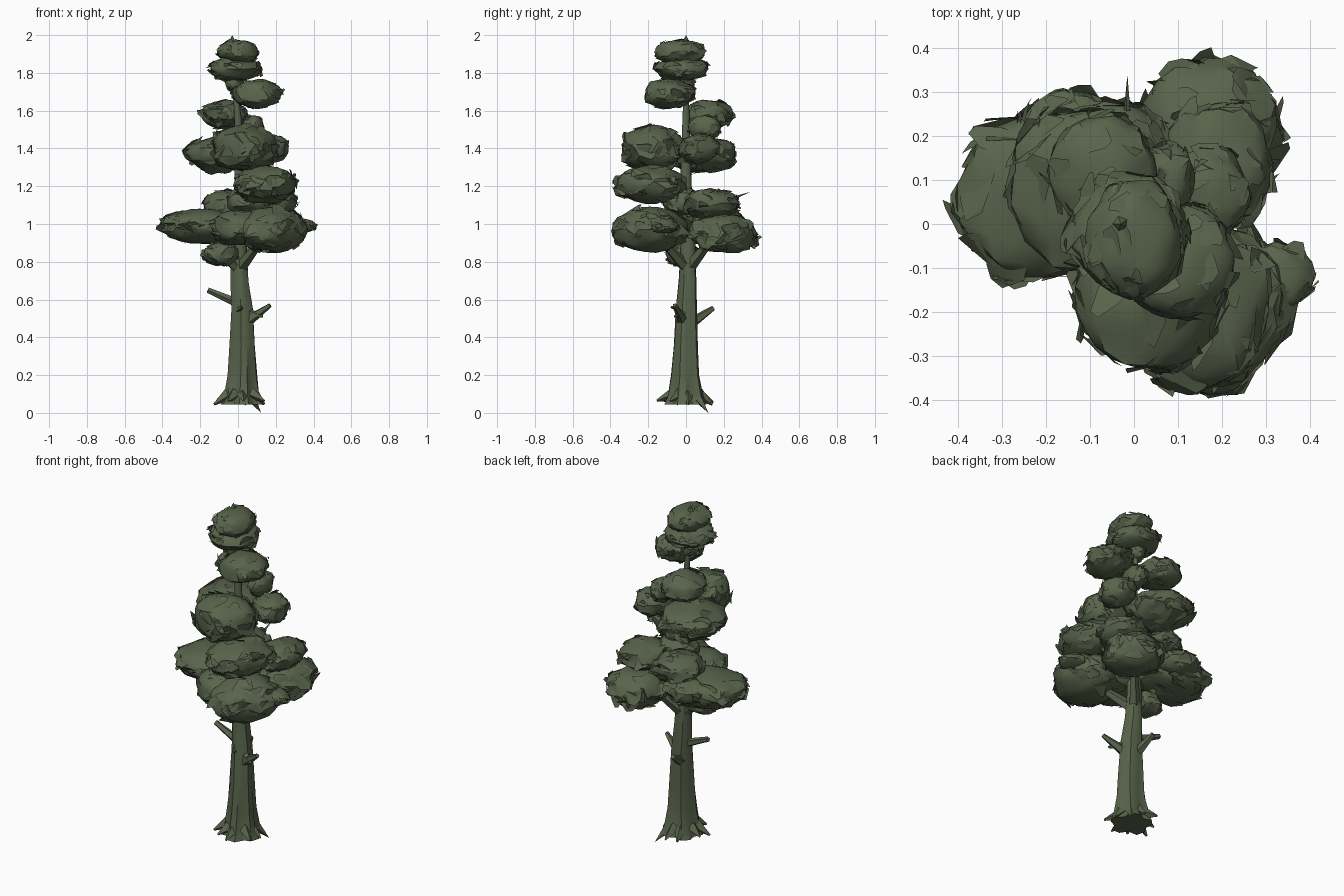
import bpy, bmesh, math, random
from mathutils import Vector, noise

random.seed(7)
cube = bpy.data.objects.get("Cube")
if cube:
    bpy.data.objects.remove(cube)

green = bpy.data.materials.new("dark_moss_green")
green.use_nodes = True
colour = (0.1, 0.127, 0.071, 1)
green.diffuse_color = colour
green.node_tree.nodes["Principled BSDF"].inputs["Base Color"].default_value = colour


def finish(bm, name, angle):
    mesh = bpy.data.meshes.new(name)
    bm.to_mesh(mesh)
    bm.free()
    mesh.materials.append(green)
    ob = bpy.data.objects.new(name, mesh)
    bpy.context.collection.objects.link(ob)
    bpy.ops.object.select_all(action='DESELECT')
    ob.select_set(True)
    bpy.context.view_layer.objects.active = ob
    bpy.ops.object.shade_smooth_by_angle(angle=math.radians(angle))


def tube(bm, rings, sides, rough):
    """Skin rings of (centre, radius, flare); flare makes star-shaped roots."""
    loops = []
    for level, (c, r, flare) in enumerate(rings):
        loop = []
        for i in range(sides):
            a = math.tau * i / sides
            wave = flare * math.cos(5 * a + 1 + 0.2 * level)
            k = r * (1 + wave + rough * random.uniform(-1, 1))
            loop.append(bm.verts.new(Vector(c) + Vector((math.cos(a), math.sin(a), 0)) * k))
        loops.append(loop)
    for lo, hi in zip(loops, loops[1:]):
        for i in range(sides):
            j = (i + 1) % sides
            bm.faces.new((lo[i], lo[j], hi[j], hi[i]))
    bm.faces.new(loops[0][::-1])


def spike(bm, start, end, r, tip, sides=5):
    """Tapered broken branch between two points."""
    a, b = Vector(start), Vector(end)
    turn = (b - a).to_track_quat('Z', 'Y')
    ends = []
    for c, rad in ((a, r), (b, tip)):
        ends.append([bm.verts.new(c + turn @ Vector((rad * math.cos(t), rad * math.sin(t), 0)))
                     for t in (math.tau * i / sides for i in range(sides))])
    for i in range(sides):
        j = (i + 1) % sides
        bm.faces.new((ends[0][i], ends[0][j], ends[1][j], ends[1][i]))
    bm.faces.new(ends[1])


# Trunk with flared foot, running up through the crown
bm = bmesh.new()
tube(bm, [((0.02, 0, 0.045), 0.11, 0.2), ((0.02, 0, 0.09), 0.09, 0.16),
          ((0.023, 0, 0.2), 0.076, 0.1), ((0.024, 0, 0.36), 0.064, 0.08),
          ((0.022, 0.005, 0.55), 0.055, 0.06), ((0.01, 0.01, 0.7), 0.047, 0.06),
          ((0.005, 0.01, 0.85), 0.042, 0), ((0.01, 0, 1.2), 0.03, 0),
          ((0, 0, 1.55), 0.02, 0), ((-0.02, 0, 1.8), 0.01, 0)], 15, 0.07)
finish(bm, "trunk", 35)

# Ragged root tips around the foot; one reaches the ground
bm = bmesh.new()
for i in range(9):
    a = math.tau * i / 9 + random.uniform(-0.15, 0.15)
    d = Vector((math.cos(a), math.sin(a), 0))
    lowest = i == 1
    low = 0.0 if lowest else random.uniform(0.04, 0.07)
    reach = 0.16 if lowest else random.uniform(0.125, 0.155)
    spike(bm, Vector((0.015, 0, 0.1)) + d * 0.065, Vector((0.015, 0, low)) + d * reach,
          0.035, 0.0 if lowest else 0.006, 4)
finish(bm, "root_tips", 25)

# Broken branch stubs, limbs under the crown, and the leader at the top
bm = bmesh.new()
spike(bm, (0, 0.01, 0.58), (-0.16, 0.02, 0.65), 0.025, 0.015)
spike(bm, (0.04, -0.01, 0.48), (0.17, -0.06, 0.57), 0.032, 0.012)
spike(bm, (0.05, -0.01, 0.53), (0.13, -0.06, 0.51), 0.028, 0.006)
spike(bm, (0.01, 0.02, 0.47), (-0.015, 0.145, 0.555), 0.032, 0.014)
spike(bm, (0, 0, 0.54), (0.02, -0.08, 0.56), 0.03, 0.005)
for tip in ((-0.12, 0.03, 0.92), (0.1, 0.12, 0.9), (0.1, -0.1, 0.88), (-0.07, -0.04, 0.83)):
    spike(bm, (0.005, 0.01, 0.76), tip, 0.035, 0.022)
spike(bm, (-0.03, 0, 1.93), (-0.03, 0, 2.0), 0.04, 0.0)
spike(bm, (-0.015, 0.26, 1.14), (-0.015, 0.34, 1.17), 0.008, 0.0)
finish(bm, "branch_stubs", 25)

# Crown pads, from the lowest to the top: name, centre, size
pads = [
    ("low_tuft", (-0.09, -0.02, 0.84), (0.1, 0.09, 0.065)),
    ("lower_right_pad", (-0.2, 0.06, 0.99), (0.22, 0.2, 0.095)),
    ("lower_back_tuft", (-0.14, 0.2, 1.01), (0.13, 0.11, 0.07)),
    ("lower_back_left_pad", (0.17, 0.2, 0.95), (0.17, 0.18, 0.105)),
    ("lower_front_left_pad", (0.18, -0.19, 0.97), (0.19, 0.2, 0.12)),
    ("lower_front_pad", (0.02, -0.13, 0.98), (0.16, 0.18, 0.1)),
    ("lower_outer_tuft", (0.32, -0.12, 0.99), (0.09, 0.08, 0.045)),
    ("mid_back_pad", (-0.05, 0.14, 1.1), (0.14, 0.15, 0.08)),
    ("mid_left_pad", (0.19, 0.13, 1.11), (0.13, 0.15, 0.08)),
    ("mid_core", (0.06, -0.02, 1.12), (0.12, 0.11, 0.08)),
    ("mid_front_pad", (0.15, -0.19, 1.21), (0.17, 0.19, 0.1)),
    ("upper_right_pad", (-0.1, 0.08, 1.37), (0.18, 0.2, 0.1)),
    ("upper_front_pad", (0.03, -0.17, 1.4), (0.18, 0.17, 0.125)),
    ("upper_left_pad", (0.17, 0.07, 1.4), (0.1, 0.11, 0.08)),
    ("small_left_tuft", (0.08, 0.1, 1.51), (0.06, 0.09, 0.07)),
    ("high_back_pad", (-0.07, 0.12, 1.58), (0.13, 0.13, 0.08)),
    ("high_front_pad", (0.1, -0.09, 1.69), (0.13, 0.14, 0.08)),
    ("neck_tuft", (-0.02, -0.01, 1.75), (0.05, 0.06, 0.05)),
    ("top_lower_pad", (-0.01, -0.02, 1.82), (0.14, 0.15, 0.065)),
    ("top_pad", (0.0, -0.03, 1.91), (0.11, 0.14, 0.07)),
]


def buried(point, own):
    """True where a point lies well inside another pad."""
    for name, c, s in pads:
        d = point - Vector(c)
        if name != own and Vector((d.x / s[0], d.y / s[1], d.z / s[2])).length < 0.82:
            return True
    return False


def foliage(name, centre, size, flakes):
    """Lumpy pad of leaves wrapped in large, torn, curling flakes."""
    bm = bmesh.new()
    seed = Vector(centre) * 9
    c, s = Vector(centre), Vector(size)

    def surface(p):
        n = p.normalized()
        k = 0.95 + 0.14 * noise.noise(n * 1.5 + seed) + 0.1 * noise.noise(n * 3.5 + seed)
        # slightly blunt top and underside
        return Vector((n.x, n.y, math.copysign(abs(n.z) ** 0.88, n.z))) * k

    bmesh.ops.create_icosphere(bm, subdivisions=3, radius=1)
    for v in bm.verts:
        v.co = c + surface(v.co) * s
    for _ in range(flakes):
        n = Vector((random.gauss(0, 1), random.gauss(0, 1), random.gauss(0, 0.8))).normalized()
        t = n.cross(Vector((random.gauss(0, 1), random.gauss(0, 1), random.gauss(0, 1)))).normalized()
        b = n.cross(t)
        w, h = random.uniform(0.15, 0.4), random.uniform(0.3, 0.7)
        lift = random.uniform(0.03, 0.16)
        # rows run from the buried root of the flake to its raised tip
        rows = [(-0.5, 1.0, 0.96), (0.1, 0.9, 1.0 + lift * 0.4), (0.6, 0.3, 1.0 + lift)]
        pairs = []
        for along, wide, out in rows:
            skew = random.uniform(-0.5, 0.5) * w
            pairs.append([bm.verts.new(c + surface(n + b * h * along + t * (side * w * wide + skew)) * out * s)
                          for side in (-1, 1)])
        for (p, q), (u, v) in zip(pairs, pairs[1:]):
            bm.faces.new((p, q, v))
            bm.faces.new((p, v, u))
    # open the shell where pads merge
    hidden = [f for f in bm.faces if buried(f.calc_center_median(), name)]
    bmesh.ops.delete(bm, geom=hidden, context='FACES')
    finish(bm, name, 30)


for name, centre, size in pads:
    foliage(name, centre, size, int(20 + 150 * size[0]))
